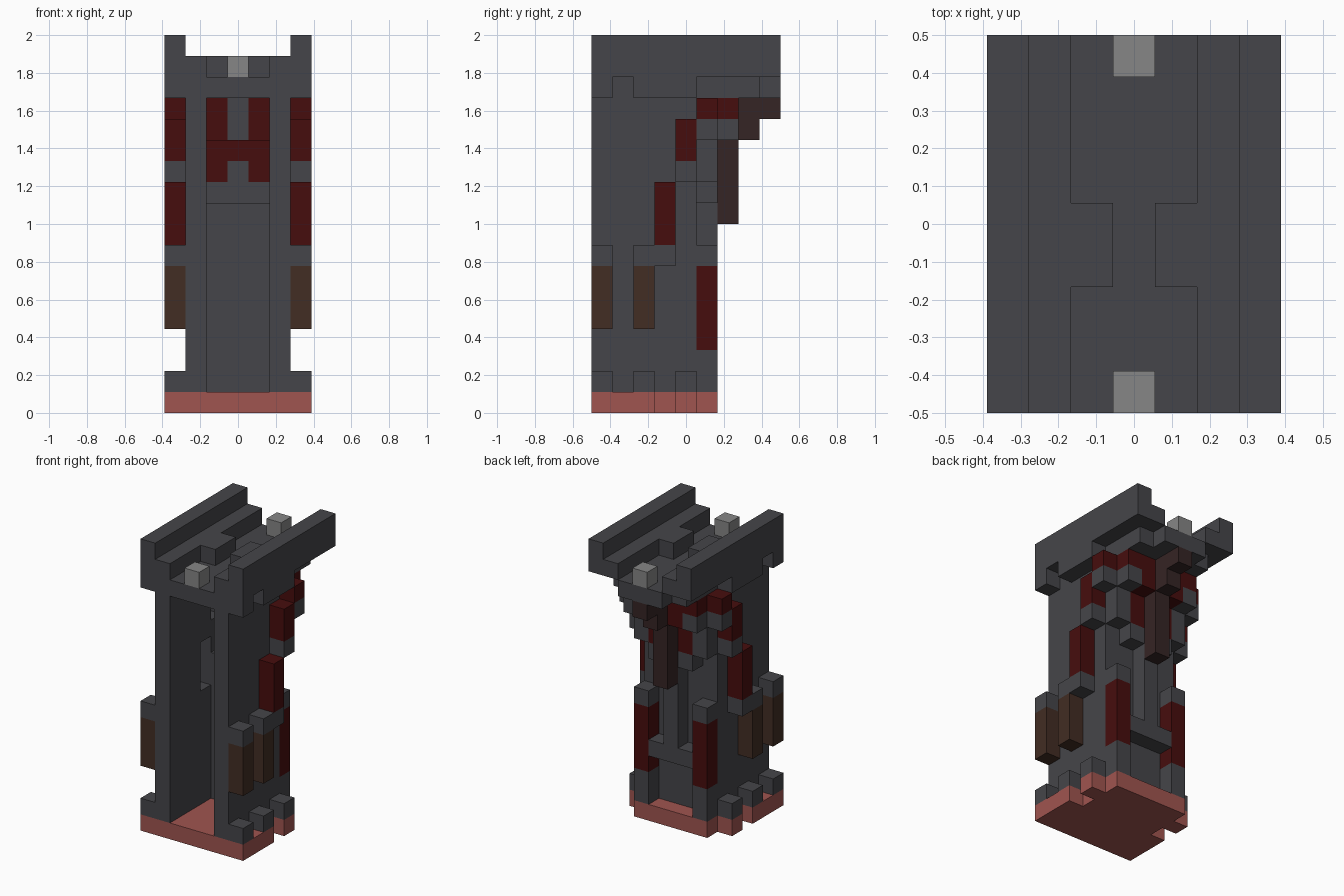
import bpy
import bmesh
from mathutils import Vector

if "Cube" in bpy.data.objects:
    bpy.data.objects.remove(bpy.data.objects["Cube"], do_unlink=True)

U = 1 / 9                      # size of one block
WIDE, DEEP = 7, 9              # footprint in blocks


def material(name, rgb):
    m = bpy.data.materials.new(name)
    m.use_nodes = True
    m.diffuse_color = (*rgb, 1)
    m.node_tree.nodes["Principled BSDF"].inputs["Base Color"].default_value = (*rgb, 1)
    return m


stone = material("dark grey stone", (0.06, 0.06, 0.067))
crimson = material("deep red", (0.062, 0.004, 0.004))
brown = material("brown", (0.054, 0.026, 0.017))
umber = material("dark umber", (0.036, 0.018, 0.018))
brick = material("brick red", (0.35, 0.09, 0.08))
silver = material("light grey", (0.24, 0.24, 0.24))


def part(name, mat, *boxes, mirror=False):
    """Each box holds inclusive block ranges: (x, y, z), a range being (first, last) or one index."""
    bm = bmesh.new()
    for box in boxes:
        spans = [(r, r) if isinstance(r, int) else r for r in box]
        sides = [spans]
        if mirror:
            a, b = spans[0]
            sides.append([(WIDE - 1 - b, WIDE - 1 - a)] + spans[1:])
        for s in sides:
            low = Vector([r[0] for r in s])
            high = Vector([r[1] + 1 for r in s])
            cube = bmesh.ops.create_cube(bm, size=1)["verts"]
            mid, size = (low + high) / 2, high - low
            for v in cube:
                p = Vector([v.co[i] * size[i] + mid[i] for i in range(3)])
                v.co = (p - Vector((WIDE / 2, DEEP / 2, 0))) * U
    mesh = bpy.data.meshes.new(name)
    bm.to_mesh(mesh)
    bm.free()
    mesh.materials.append(mat)
    obj = bpy.data.objects.new(name, mesh)
    bpy.context.collection.objects.link(obj)
    return obj


# Base slab with side notches, and the stubs standing on it
part("base_slab", brick, ((1, 5), (0, 5), 0))
part("base_edges", brick, (0, (0, 2), 0), (0, 4, 0), mirror=True)
part("base_stubs", stone, *[(0, y, 1) for y in (0, 2, 4)], mirror=True)

# Hollow shaft, open at the front
part("side_walls", stone,
     (1, (0, 2), (1, 14)),
     (1, 3, (1, 7)), (1, 3, (11, 14)),
     (1, 4, (1, 11)), (1, 4, 14), mirror=True)
part("back_wall", stone, ((2, 4), 4, (1, 9)))

# Side buttresses
part("side_panels", brown, (0, 0, (4, 6)), (0, 2, (4, 6)), mirror=True)
part("side_panel_caps", stone, (0, 0, 7), (0, (2, 3), 7), mirror=True)
part("lower_side_banners", crimson, (0, 3, (8, 10)), mirror=True)
part("upper_side_banners", crimson, (0, 4, (12, 13)), mirror=True)
part("upper_side_ledges", stone, (0, 4, 11), (0, 5, 13), mirror=True)
part("top_side_banners", crimson, (0, 5, 14), mirror=True)

# Back pillars and the frame between them
part("back_pillar_feet", stone, (1, 5, (1, 2)), mirror=True)
part("back_pillars", crimson, (1, 5, (3, 6)), mirror=True)
part("back_pillar_caps", stone, (1, 5, 7), mirror=True)
part("back_crossbeam", stone, ((2, 4), 5, 4))
part("back_post", stone, (3, 5, (5, 9)))

# Flared back under the platform
part("flare_ledge", stone, ((2, 4), 5, 10), (3, 5, 11))
part("flare_corners", stone, (1, 5, (11, 12)), (1, 6, 13), mirror=True)
part("flare_red_sides", crimson, (2, 5, (11, 12)), (2, 6, (13, 14)), (1, 6, 14), mirror=True)
part("flare_red_centre", crimson, (3, 5, 12))
part("flare_centre", stone, (3, 6, (13, 14)))
part("back_bracket", umber, (3, 6, (9, 12)), (3, 7, (13, 14)), (3, 8, 14))

# Platform, side rails and posts
part("platform_floor", stone, ((1, 5), (0, 7), 15), ((2, 4), 8, 15))
part("platform_brackets", stone, (0, 0, 15), (0, (2, 4), 15), mirror=True)
part("platform_kerbs", stone, (1, (0, 8), 16), (2, (3, 4), 16), mirror=True)
part("platform_rails", stone, (0, (0, 8), (16, 17)), mirror=True)
part("platform_posts", silver, (3, 0, 16), (3, 8, 16))
